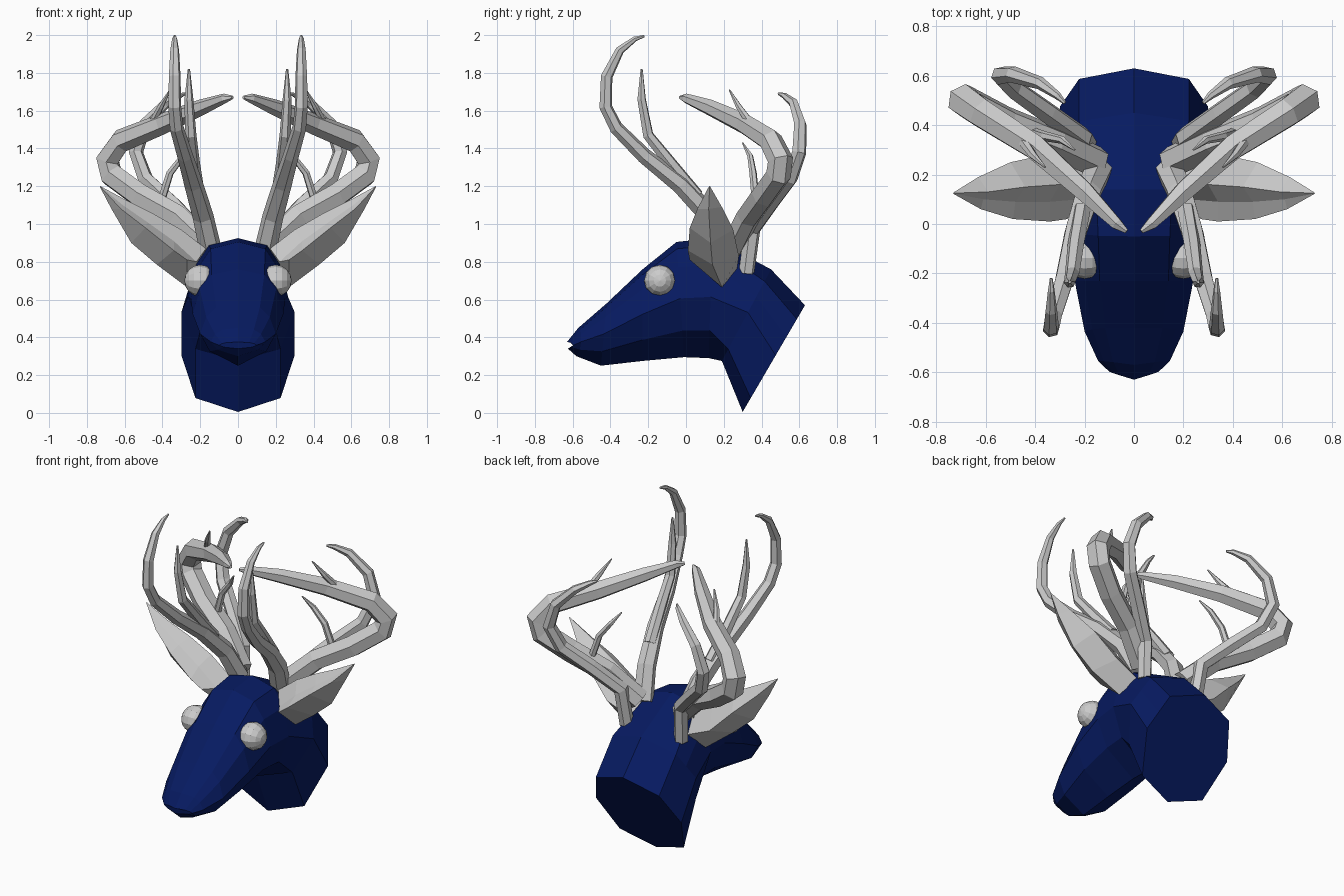
import bpy, bmesh, math
from mathutils import Vector, Matrix


def add_mirror(ob):
    m = ob.modifiers.new("Mirror", 'MIRROR')
    m.use_mirror_merge = False


def finish(name, bm, mirror):
    me = bpy.data.meshes.new(name)
    bm.to_mesh(me)
    bm.free()
    ob = bpy.data.objects.new(name, me)
    bpy.context.collection.objects.link(ob)
    if mirror:
        add_mirror(ob)
    return ob


def loft(name, rings, mirror=False):
    """Skin a list of equal-length point rings, capped at both ends."""
    bm = bmesh.new()
    vs = [[bm.verts.new(p) for p in r] for r in rings]
    n = len(rings[0])
    for a, b in zip(vs, vs[1:]):
        for i in range(n):
            j = (i + 1) % n
            bm.faces.new((a[i], a[j], b[j], b[i]))
    bm.faces.new(vs[0])
    bm.faces.new(vs[-1])
    bmesh.ops.recalc_face_normals(bm, faces=bm.faces)
    return finish(name, bm, mirror)


def antler(name, path, radii, sides=6):
    """Tapered tube along a path, one radius per point."""
    pts = [Vector(p) for p in path]
    tang = [(pts[min(i + 1, len(pts) - 1)] - pts[max(i - 1, 0)]).normalized()
            for i in range(len(pts))]
    u = tang[0].orthogonal().normalized()
    rings = []
    for i, (p, t) in enumerate(zip(pts, tang)):
        if i:
            u = tang[i - 1].rotation_difference(t) @ u
        v = t.cross(u)
        r = radii[i]
        rings.append([p + r * (math.cos(a) * u + math.sin(a) * v)
                      for a in (2 * math.pi * k / sides for k in range(sides))])
    return loft(name, rings, mirror=True)


# Head and neck: (top y, top z, bottom y, bottom z, half width, side setback)
head_rings = [
    (.63, .57, .30, .005, .30, 0),
    (.45, .76, .19, .275, .30, 0),
    (.14, .925, .12, .29, .265, 0),
    (-.05, .905, -.01, .295, .25, 0),
    (-.23, .76, -.23, .275, .24, 0),
    (-.42, .58, -.45, .25, .20, 0),
    (-.57, .45, -.58, .30, .145, .02),
    (-.63, .375, -.625, .34, .10, .03),
]
neck_half = [(0, 0), (.74, .13), (.87, .30), (1, .47), (.75, .87), (0, 1)]
skull_half = [(0, 0), (.58, .06), (.84, .22), (1, .49), (.75, .77), (0, 1)]
rings = []
for i, (ty, tz, by, bz, w, back) in enumerate(head_rings):
    half = [Vector((x * w, ty + (by - ty) * t + back * x, tz + (bz - tz) * t))
            for x, t in (neck_half if i < 2 else skull_half)]
    rings.append(half + [Vector((-p.x, p.y, p.z)) for p in half[-2:0:-1]])
head = loft("head", rings)
blue = bpy.data.materials.new("dark_blue")
blue.diffuse_color = (.002, .0105, .12, 1)
head.data.materials.append(blue)

# Eyes: faceted spheres with poles facing sideways
bm = bmesh.new()
bmesh.ops.create_uvsphere(
    bm, u_segments=12, v_segments=8, radius=.084,
    matrix=Matrix.Translation((.2, -.138, .70)) @ Matrix.Rotation(math.pi / 2, 4, 'Y'))
finish("eyes", bm, True)

# Ears: leaf with upper, front fold, front, keel and back edges
loft("ears", [
    [(.17, .16, .87), (.22, .10, .80), (.27, .02, .81), (.27, .19, .665), (.20, .27, .76)],
    [(.30, .16, .97), (.34, .09, .91), (.34, .01, .86), (.43, .14, .785), (.36, .28, .83)],
    [(.44, .15, 1.05), (.48, .09, 1.01), (.49, .02, .98), (.565, .13, .90), (.50, .25, .97)],
    [(.59, .13, 1.125), (.61, .10, 1.10), (.62, .06, 1.08), (.67, .12, 1.08), (.63, .19, 1.09)],
    [(.728, .125, 1.2), (.73, .123, 1.2), (.731, .122, 1.2), (.732, .125, 1.198), (.73, .128, 1.198)],
], mirror=True)

# Front antlers, sweeping forward and up
antler("front_antler",
       [(.145, .22, .86), (.185, .13, 1.04), (.235, -.03, 1.21), (.28, -.22, 1.36),
        (.325, -.37, 1.51), (.335, -.425, 1.62), (.335, -.42, 1.78),
        (.335, -.35, 1.92), (.335, -.27, 1.98), (.335, -.22, 1.995)],
       [.06, .056, .05, .042, .037, .035, .032, .024, .014, .006])
antler("front_antler_tine",
       [(.21, .06, 1.15), (.235, -.08, 1.32), (.25, -.2, 1.47),
        (.26, -.235, 1.66), (.26, -.235, 1.82)],
       [.036, .034, .03, .024, .006])

# Large middle antlers, out to the side and curling back inward
antler("middle_antler",
       [(.15, .25, .88), (.32, .33, 1.04), (.52, .41, 1.15), (.67, .49, 1.26),
        (.69, .50, 1.34), (.62, .45, 1.44), (.40, .31, 1.53),
        (.20, .13, 1.615), (.07, 0, 1.665), (.03, -.03, 1.67)],
       [.066, .066, .068, .068, .068, .064, .056, .044, .026, .01])
antler("middle_antler_upper_tine",
       [(.46, .35, 1.52), (.41, .28, 1.62), (.36, .23, 1.71)],
       [.024, .017, .004])
antler("middle_antler_lower_tine",
       [(.41, .37, 1.11), (.36, .355, 1.27), (.29, .34, 1.36), (.24, .30, 1.43)],
       [.022, .02, .016, .004])

# Rear antlers, arching backward
antler("rear_antler",
       [(.19, .32, .74), (.21, .35, .97), (.35, .45, 1.11), (.49, .55, 1.24),
        (.54, .60, 1.38), (.49, .605, 1.53), (.38, .57, 1.64), (.31, .52, 1.68),
        (.28, .49, 1.69)],
       [.042, .045, .044, .042, .039, .034, .026, .016, .007])
